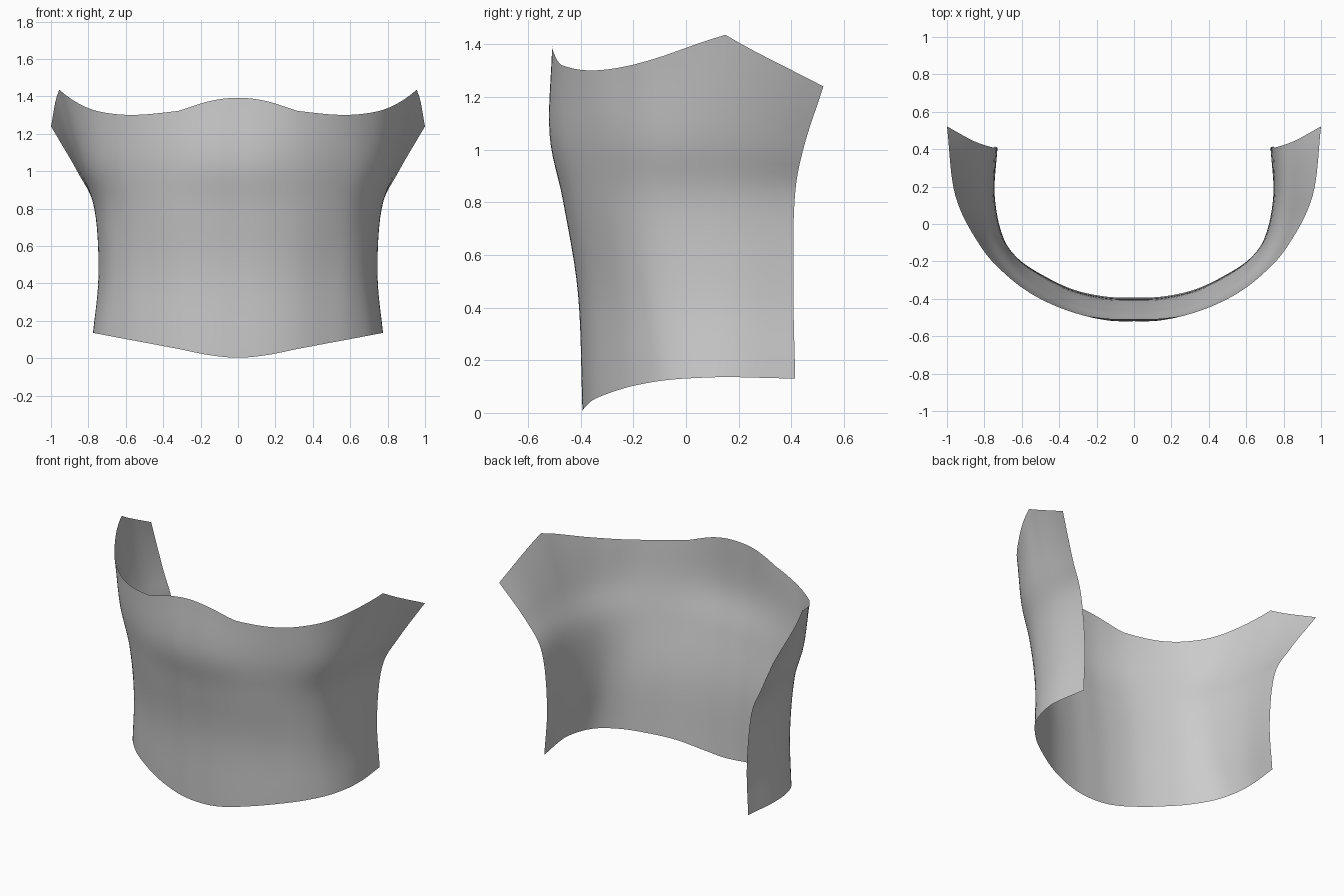
import bpy, bmesh

if "Cube" in bpy.data.objects:
    bpy.data.objects.remove(bpy.data.objects["Cube"])

# Control rows of the right half, from front centre to back edge: (x, y)
rows_xy = [
    [(0, -.393), (.15, -.388), (.32, -.352), (.48, -.278), (.62, -.185), (.73, -.05), (.775, .15), (.745, .415)],
    [(0, -.410), (.15, -.404), (.32, -.367), (.48, -.290), (.61, -.200), (.70, -.07), (.745, .15), (.730, .408)],
    [(0, -.466), (.15, -.460), (.33, -.420), (.50, -.335), (.63, -.230), (.72, -.08), (.765, .14), (.765, .412)],
    [(0, -.518), (.15, -.512), (.33, -.465), (.52, -.370), (.68, -.250), (.79, -.09), (.850, .13), (.860, .445)],
    [(0, -.508), (.15, -.505), (.32, -.475), (.52, -.390), (.68, -.275), (.82, -.12), (.955, .15), (1.0, .522)],
]
# Heights of the same rows
rows_z = [
    [.003, .016, .050, .080, .106, .127, .137, .130],
    [.45] * 8,
    [.80] * 8,
    [1.06, 1.06, 1.05, 1.05, 1.05, 1.05, 1.06, 1.0],
    [1.392, 1.375, 1.322, 1.302, 1.308, 1.345, 1.436, 1.24],
]
STEPS = 6


def spline(vals, first=None, corners=()):
    """Catmull-Rom samples through vals, with sharp breaks at corners."""
    out = []
    n = len(vals)
    for i in range(n - 1):
        b, c = vals[i], vals[i + 1]
        if i == 0 and first is not None:
            a = first
        elif i == 0 or i in corners:
            a = 2 * b - c
        else:
            a = vals[i - 1]
        d = 2 * c - b if (i + 1 == n - 1 or i + 1 in corners) else vals[i + 2]
        for k in range(STEPS):
            t = k / STEPS
            out.append(.5 * (2 * b + (c - a) * t + (2 * a - 5 * b + 4 * c - d) * t * t
                             + (3 * b - a - 3 * c + d) * t ** 3))
    out.append(vals[-1])
    return out


# Loft: spline along each row, then up each column
dense = []
for xy, z in zip(rows_xy, rows_z):
    xs = [p[0] for p in xy]
    ys = [p[1] for p in xy]
    dense.append(list(zip(spline(xs, -xs[1]), spline(ys, ys[1]), spline(z, z[1], (2, 6)))))
columns = []
for j in range(len(dense[0])):
    columns.append(list(zip(*[spline([row[j][a] for row in dense]) for a in range(3)])))

# Bodice sheet, right half
bm = bmesh.new()
grid = [[bm.verts.new(p) for p in col] for col in columns]
for a, b in zip(grid, grid[1:]):
    for k in range(len(a) - 1):
        bm.faces.new((a[k], b[k], b[k + 1], a[k + 1])).smooth = True
mesh = bpy.data.meshes.new("bodice")
bm.to_mesh(mesh)
bm.free()
bodice = bpy.data.objects.new("bodice", mesh)
bpy.context.collection.objects.link(bodice)

# Left half
mirror = bodice.modifiers.new("mirror", 'MIRROR')
mirror.use_clip = True
mirror.merge_threshold = .001
